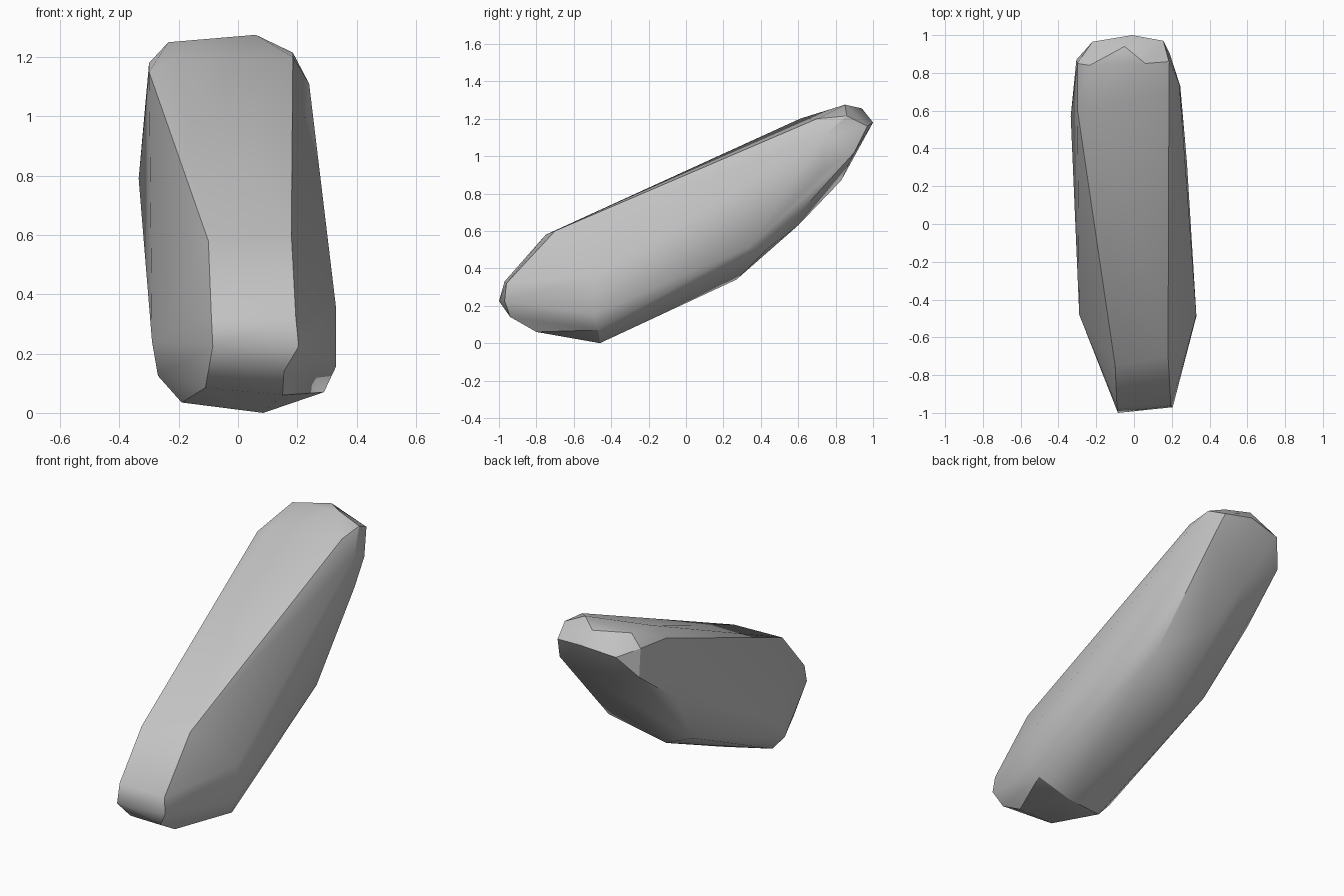
import bpy
import bmesh
import math

default_cube = bpy.data.objects.get("Cube")
if default_cube:
    bpy.data.objects.remove(default_cube, do_unlink=True)

UNIT = 0.01  # corner positions are given in hundredths


def make_material(name, colour):
    material = bpy.data.materials.new(name)
    material.use_nodes = True
    material.diffuse_color = colour
    shader = material.node_tree.nodes["Principled BSDF"]
    shader.inputs["Base Color"].default_value = colour
    return material


def make_hull(name, corners, material):
    """Wrap a convex stone skin around its chipped corners."""
    mesh = bpy.data.meshes.new(name)
    bm = bmesh.new()
    for corner in corners:
        bm.verts.new([value * UNIT for value in corner])
    hull = bmesh.ops.convex_hull(bm, input=bm.verts)
    unused = {item for key in ("geom_interior", "geom_unused")
              for item in hull[key] if isinstance(item, bmesh.types.BMVert)}
    bmesh.ops.delete(bm, geom=list(unused), context="VERTS")
    bmesh.ops.recalc_face_normals(bm, faces=bm.faces)
    bm.to_mesh(mesh)
    bm.free()
    mesh.materials.append(material)
    stone = bpy.data.objects.new(name, mesh)
    bpy.context.collection.objects.link(stone)
    return stone


# Low blunt nose at the front
nose = [(-8.5, -100, 22.5), (20.5, -97, 22.5), (-9, -97, 33), (19.5, -96, 32),
        (15.5, -94, 14), (15, -80, 6), (-11, -84, 8.5)]

# Foot that rests on the ground
foot = [(-27, -53, 12.5), (-29, -48, 24), (-19, -53, 3.5), (8.5, -46, 0),
        (29, -47, 7), (33, -49, 15.5), (33, -48, 36)]

# Long sloping upper face
slope = [(-10, -75, 58), (18, -70, 60), (-30, 61, 115), (-21, 61, 120),
         (18.5, 70, 120), (24, 74, 111)]

# Rounded underside and flanks
underside = [(28, 33, 51), (20, 43, 50), (-6, 27, 34), (-25, 30, 43),
             (0, 60, 63), (-10, 83, 87), (24.5, 73, 92), (-33.5, 57, 79)]

# Raised tip at the back
tip = [(-23.5, 84, 125), (6, 85, 127.5), (18.5, 86, 121.5), (-5, 94, 125.5),
       (-30, 85, 118), (-30.5, 87, 102), (-22, 96.5, 115), (-1, 100, 118),
       (15.5, 97, 116), (19, 90, 102)]

grey_stone = make_material("grey stone", (0.55, 0.55, 0.55, 1))
rock = make_hull("leaning_rock", nose + foot + slope + underside + tip, grey_stone)

# Soft facets with crisp ridges
bpy.ops.object.select_all(action="DESELECT")
rock.select_set(True)
bpy.context.view_layer.objects.active = rock
bpy.ops.object.shade_smooth_by_angle(angle=math.radians(30))
